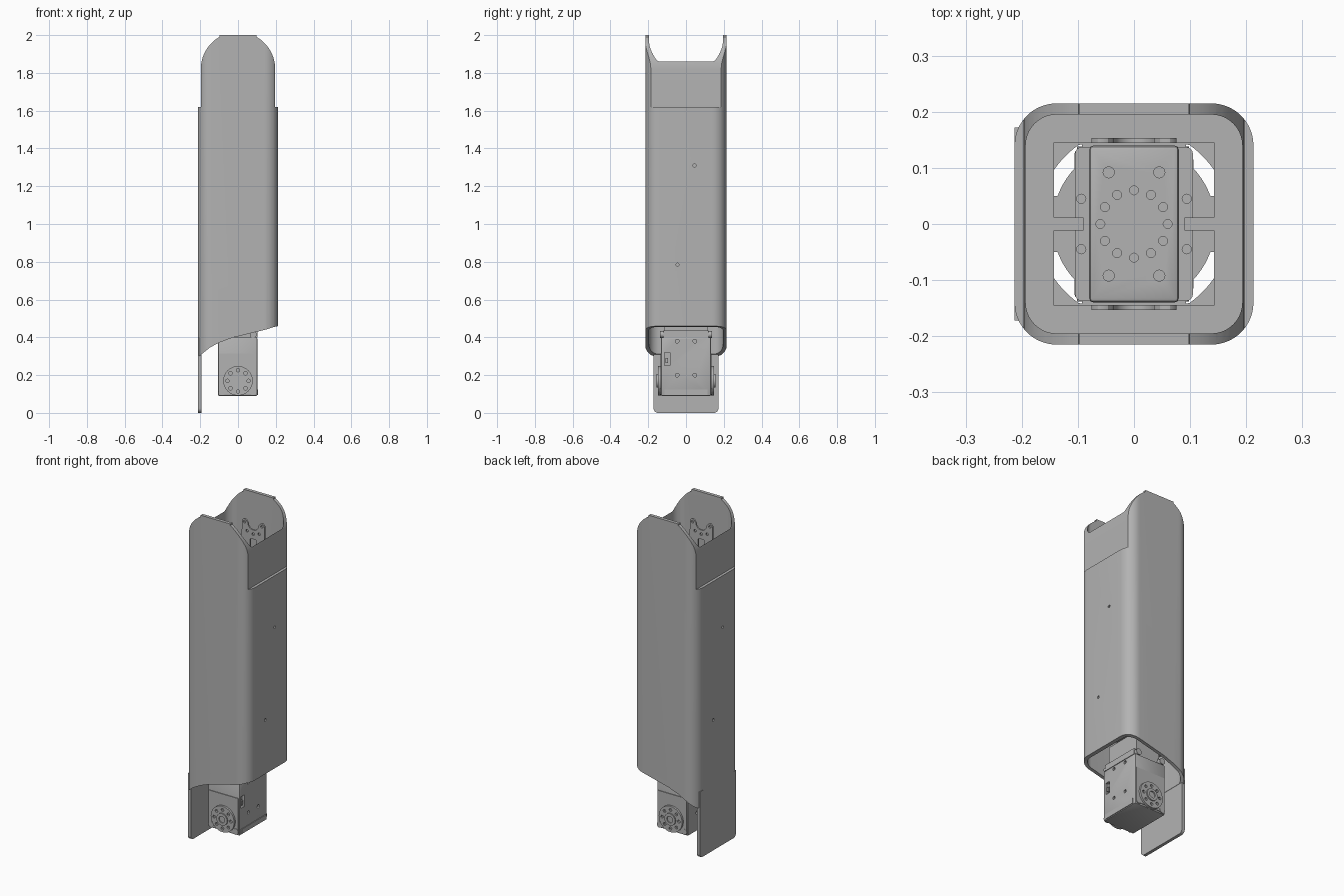
import bpy, bmesh, math
from mathutils import Vector

cube = bpy.data.objects.get("Cube")
if cube:
    bpy.data.objects.remove(cube, do_unlink=True)

grey = bpy.data.materials.new("satin_grey")
grey.use_nodes = True
COLOUR = (0.45, 0.45, 0.45, 1)
grey.diffuse_color = COLOUR
grey.node_tree.nodes["Principled BSDF"].inputs["Base Color"].default_value = COLOUR


def prism(name, pts, axis, lo, hi):
    """Extrude a 2D outline along an axis: outline is (y,z), (x,z) or (x,y)."""
    place = {"x": lambda a, b, t: (t, a, b),
             "y": lambda a, b, t: (a, t, b),
             "z": lambda a, b, t: (a, b, t)}[axis]
    bm = bmesh.new()
    face = bm.faces.new([bm.verts.new(place(a, b, lo)) for a, b in pts])
    out = bmesh.ops.extrude_face_region(bm, geom=[face])
    moved = [v for v in out["geom"] if isinstance(v, bmesh.types.BMVert)]
    bmesh.ops.translate(bm, verts=moved, vec=Vector(place(0, 0, hi - lo)))
    bmesh.ops.recalc_face_normals(bm, faces=bm.faces)
    mesh = bpy.data.meshes.new(name)
    bm.to_mesh(mesh)
    bm.free()
    mesh.materials.append(grey)
    obj = bpy.data.objects.new(name, mesh)
    bpy.context.collection.objects.link(obj)
    return obj


def arc(cx, cy, r, a0, a1, n=10):
    angles = [math.radians(a0 + (a1 - a0) * i / n) for i in range(n + 1)]
    return [(cx + r * math.cos(a), cy + r * math.sin(a)) for a in angles]


def rounded(w, h, r, cx=0, cy=0, n=10):
    pts = []
    for k, (sx, sy) in enumerate([(1, 1), (-1, 1), (-1, -1), (1, -1)]):
        pts += arc(cx + sx * (w - r), cy + sy * (h - r), r, 90 * k, 90 * k + 90, n)
    return pts


def disc(name, a, b, r, axis, lo, hi, n=24):
    return prism(name, arc(a, b, r, 0, 360 - 360 / n, n - 1), axis, lo, hi)


def box(name, x, y, z):
    return prism(name, [(x[0], y[0]), (x[1], y[0]), (x[1], y[1]), (x[0], y[1])], "z", *z)


def activate(obj):
    bpy.ops.object.select_all(action="DESELECT")
    obj.select_set(True)
    bpy.context.view_layer.objects.active = obj


def combine(obj, tools, operation="DIFFERENCE"):
    """Apply a boolean with each tool, then discard the tools."""
    activate(obj)
    for tool in tools:
        mod = obj.modifiers.new("cut", "BOOLEAN")
        mod.operation, mod.object, mod.solver = operation, tool, "EXACT"
        bpy.ops.object.modifier_apply(modifier=mod.name)
        bpy.data.objects.remove(tool, do_unlink=True)


def bevel(obj, width):
    activate(obj)
    mod = obj.modifiers.new("bevel", "BEVEL")
    mod.width, mod.segments, mod.limit_method = width, 2, "ANGLE"
    bpy.ops.object.modifier_apply(modifier=mod.name)


def smooth(obj):
    activate(obj)
    bpy.ops.object.shade_smooth_by_angle(angle=math.radians(30))


# Outer shell: rounded square tube, trimmed by its side outline
DECK, WALL = 1.62, 0.02
shell = prism("shell", rounded(0.213, 0.215, 0.075), "z", 0.2, 2.0)
combine(shell, [prism("bore", rounded(0.193, 0.195, 0.055), "z", 0.1, 2.1)])
lower_edge = [(-0.23, 0.29), (-0.2, 0.305), (-0.15, 0.345), (-0.1, 0.372), (-0.03, 0.398),
              (0.06, 0.42), (0.15, 0.442), (0.19, 0.455), (0.23, 0.463)]
upper_arc = arc(0, 1.82, 0.197, 0, 60)
outline = lower_edge + [(0.23, DECK), (0.197, DECK)] + upper_arc + [(0.098, 2.05)]
outline += [(-0.098, 2.05)] + [(-x, z) for x, z in reversed(upper_arc)]
outline += [(-0.197, DECK), (-0.23, DECK)]
combine(shell, [prism("trim", outline, "y", -0.3, 0.3)], "INTERSECT")
combine(shell, [disc("hole", s * y, z, 0.008, "x", *sorted((s * 0.15, s * 0.25)), n=12)
                for s in (1, -1) for y, z in ((0.045, 1.31), (-0.045, 0.785))])
smooth(shell)

# Tail plate hanging below the shell
tail_pts = [(-0.172, 0.4)] + arc(-0.147, 0.025, 0.025, 180, 270, 6)
tail_pts += arc(0.147, 0.025, 0.025, 270, 360, 6) + [(0.172, 0.4)]
smooth(prism("tail_plate", tail_pts, "x", -0.213, -0.194))

# Deck: outer frame with a lower inner panel and four curved windows
frame = prism("deck_frame", rounded(0.193, 0.195, 0.055), "z", DECK - 0.02, DECK)
combine(frame, [box("opening", (-0.143, 0.143), (-0.145, 0.145), (1.5, 1.7))])
panel = box("deck_panel", (-0.15, 0.15), (-0.15, 0.15), (DECK - 0.035, DECK - 0.02))
window = arc(0, 0, 0.145, 20, 48) + [(0.092, 0.142)] + arc(0, 0, 0.172, 55, 34)
window += [(0.143, 0.05)]
combine(panel, [prism("window", [(sx * x, sy * y) for x, y in window], "z", 1.5, 1.7)
                for sx in (1, -1) for sy in (1, -1)])
for side, s in (("left", 1), ("right", -1)):
    box("deck_rib_" + side, sorted((s * 0.09, s * 0.143)), (-0.012, 0.012), (1.59, DECK))

# Upper bracket: flange, base with hole pattern, and two uprights
flange = prism("bracket_flange", rounded(0.105, 0.137, 0.012, n=4), "z", 1.595, 1.612)
for sx in (1, -1):
    for sy in (1, -1):
        disc("flange_screw", sx * 0.094, sy * 0.045, 0.009, "z", 1.61, 1.617, 12)
base = box("bracket_base", (-0.08, 0.08), (-0.14, 0.14), (1.61, 1.655))
bevel(base, 0.008)
holes = [(sx * 0.045, sy * 0.092, 0.01) for sx in (1, -1) for sy in (1, -1)]
holes += [(0.06 * math.cos(k * math.pi / 6), 0.06 * math.sin(k * math.pi / 6), 0.008)
          for k in range(12)]
combine(base, [disc("hole", x, y, r, "z", 1.642, 1.7, 12) for x, y, r in holes])
smooth(base)
disc("bracket_hub", 0, 0, 0.03, "z", 1.65, 1.657)

upright = [(-0.076, 1.6), (0.076, 1.6), (0.076, 1.78)]
upright += arc(0.058, 1.835, 0.018, -20, 160, 6) + arc(0, 1.835, 0.036, 0, -180, 8)
upright += arc(-0.058, 1.835, 0.018, 20, 200, 6) + [(-0.076, 1.78)]
for side, s in (("front", -1), ("back", 1)):
    plate = prism("upright_" + side, upright, "y", *sorted((s * 0.144, s * 0.153)))
    tools = [prism("slot", rounded(0.02, 0.035, 0.006, 0, 1.71, 3), "y", -0.3, 0.3)]
    tools += [disc("hole", x, z, 0.008, "y", -0.3, 0.3, 12)
              for x, z in ((-0.058, 1.835), (0.058, 1.835), (-0.04, 1.785), (0.04, 1.785),
                           (0, 1.775))]
    combine(plate, tools)
    smooth(plate)

# Lower motor: body, upper frame and mounting crossbar
motor = box("motor_body", (-0.106, 0.102), (-0.132, 0.132), (0.09, 0.40))
bevel(motor, 0.006)
combine(motor, [disc("hole", s * y, z, 0.01, "x", *sorted((s * 0.092, s * 0.2)), n=12)
                for s in (1, -1) for y in (-0.047, 0.047) for z in (0.2, 0.38)])
combine(motor, [box("socket", (0.085, 0.2), (-0.115, -0.085), (0.25, 0.32))])
smooth(motor)
box("socket_plug", (0.08, 0.1), (-0.108, -0.094), (0.265, 0.29))
box("motor_foot", (-0.1, 0.106), (-0.115, 0.115), (0.096, 0.125))
box("motor_neck", (-0.08, 0.08), (-0.115, 0.115), (0.39, 0.55))
box("motor_crossbar", (-0.195, 0.195), (-0.045, 0.045), (0.55, 0.57))
for s in (1, -1):
    box("neck_rail", sorted((s * 0.07, s * 0.102)), (-0.12, 0.12), (0.40, 0.435))

# Output discs and corner screws on the motor's front and back
AXLE = 0.17
for side, s in (("front", -1), ("back", 1)):
    horn = disc("horn_" + side, 0, AXLE, 0.078, "y", *sorted((s * 0.125, s * 0.148)), n=32)
    bolts = [(0.056 * math.cos(k * math.pi / 4), AXLE + 0.056 * math.sin(k * math.pi / 4))
             for k in range(8)]
    combine(horn, [disc("hole", x, z, 0.009, "y", *sorted((s * 0.138, s * 0.2)), n=12)
                   for x, z in bolts])
    smooth(horn)
    hub = disc("horn_hub_" + side, 0, AXLE, 0.036, "y", *sorted((s * 0.14, s * 0.155)))
    combine(hub, [disc("hole", 0, AXLE, 0.02, "y", *sorted((s * 0.147, s * 0.2)), n=16)])
    smooth(hub)
    for x in (-0.084, 0.08):
        for z in (0.112, 0.415):
            smooth(disc("corner_screw", x, z, 0.018, "y", *sorted((s * 0.1, s * 0.138)), n=16))
    box("motor_cover_" + side, (-0.1, 0.096), sorted((s * 0.13, s * 0.136)), (0.10, 0.315))
